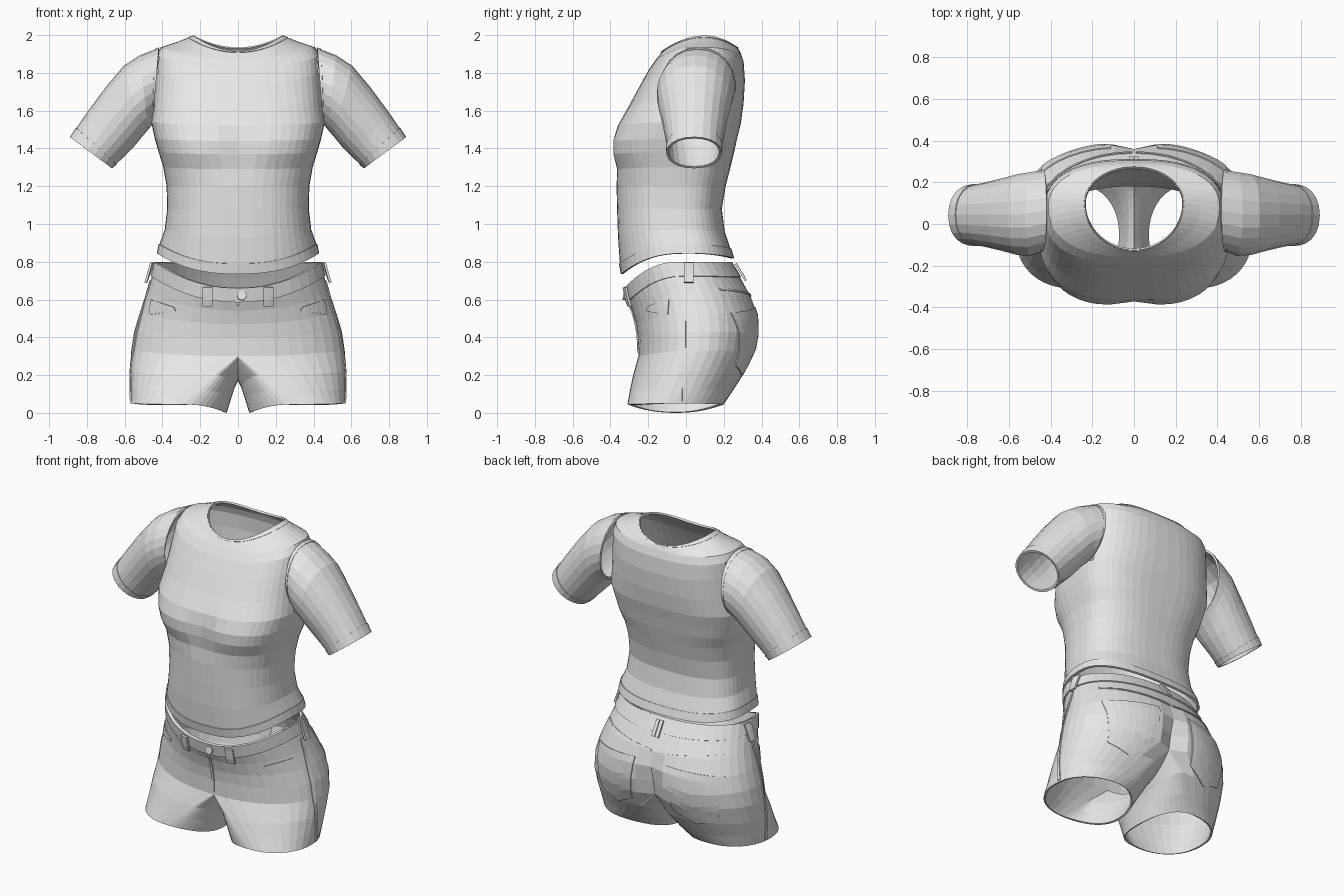
import bpy, bmesh, math
from mathutils import Vector
from mathutils.bvhtree import BVHTree

cube = bpy.data.objects.get("Cube")
if cube:
    bpy.data.objects.remove(cube)

GREY = (0.8, 0.8, 0.8, 1)
mat = bpy.data.materials.new("plain grey cloth")
mat.use_nodes = True
mat.diffuse_color = GREY
mat.node_tree.nodes["Principled BSDF"].inputs["Base Color"].default_value = GREY


def finish(name, bm, thick, mirror=False, offset=-1):
    """Turn a bmesh into a named cloth object."""
    mesh = bpy.data.meshes.new(name)
    bm.to_mesh(mesh)
    bm.free()
    mesh.materials.append(mat)
    obj = bpy.data.objects.new(name, mesh)
    bpy.context.scene.collection.objects.link(obj)
    if mirror:
        mod = obj.modifiers.new("mirror", "MIRROR")
        mod.merge_threshold = 0.003
    mod = obj.modifiers.new("cloth", "SOLIDIFY")
    mod.thickness = thick
    mod.offset = offset
    return obj


def loft(rings):
    """Skin closed rings, listed so that outward faces point out."""
    bm = bmesh.new()
    rows = [[bm.verts.new(p) for p in ring] for ring in rings]
    n = len(rows[0])
    for a, b in zip(rows, rows[1:]):
        for i in range(n):
            j = (i + 1) % n
            bm.faces.new((a[i], a[j], b[j], b[i]))
    return bm


def drop_faces(bm, test):
    bmesh.ops.delete(bm, geom=[f for f in bm.faces if test(f)], context="FACES")


def power(v, e):
    return math.copysign(abs(v) ** e, v)


def bump(x, mid, width):
    return math.exp(-((x - mid) / width) ** 2)


# Shirt body: half width, middle y, front y, back y, z at front / side / back, squareness
BODY = [
    (.425, 0, -.34, .25, .735, .845, .82, .8),
    (.415, 0, -.35, .235, .79, .895, .87, .8),
    (.388, -.02, -.36, .205, .93, .97, .96, .78),
    (.375, -.03, -.365, .19, 1.08, 1.08, 1.08, .78),
    (.378, -.03, -.368, .21, 1.2, 1.2, 1.2, .78),
    (.395, -.03, -.37, .235, 1.29, 1.3, 1.3, .75),
    (.42, -.02, -.395, .255, 1.37, 1.38, 1.38, .7),
    (.44, -.02, -.395, .27, 1.44, 1.45, 1.45, .7),
    (.46, 0, -.365, .29, 1.52, 1.54, 1.53, .72),
    (.445, .02, -.305, .305, 1.62, 1.66, 1.64, .75),
    (.435, .04, -.24, .312, 1.74, 1.8, 1.76, .78),
    (.43, .06, -.195, .305, 1.82, 1.89, 1.86, .8),
    (.41, .08, -.16, .29, 1.87, 1.935, 1.905, .85),
    (.32, .09, -.14, .28, 1.895, 1.965, 1.925, .95),
    (.235, .1, -.125, .27, 1.915, 1.998, 1.935, 1),
]


def body_ring(row, grow=0.0, n=48):
    hw, yc, yf, yb, zf, zs, zb, e = row
    bust = .07 * bump(zs, 1.41, .1)
    ring = []
    for i in range(n):
        t = math.tau * i / n
        c, s = math.cos(t), math.sin(t)
        x = (hw + grow) * power(c, e)
        reach = yb - yc if s > 0 else yc - yf
        y = yc + (reach + grow) * power(s, e)
        if s < 0:
            y *= 1 - bust * bump(x, 0, .1)
        z = zs + ((zb if s > 0 else zf) - zs) * s * s
        ring.append((x, y, z))
    return ring


bm = loft([body_ring(r) for r in BODY])


def in_armhole(f):
    c = f.calc_center_median()
    return abs(c.x) > .4 and 1.58 < c.z < 1.86 and abs(c.y - .06) < .1


drop_faces(bm, in_armhole)
finish("shirt_body", bm, .01)
finish("shirt_hem", loft([body_ring(r, .005) for r in BODY[:2]]), .006)


def mix(a, b, t):
    return tuple(p + (q - p) * t for p, q in zip(a, b))


finish("neck_band", loft([body_ring(r, .005) for r in (mix(BODY[-2], BODY[-1], .7), BODY[-1])]), .008)

# Sleeve: top x, top z, bottom x, bottom z, front y, back y
SLEEVE = [
    (.42, 1.932, .45, 1.53, -.13, .26),
    (.52, 1.893, .475, 1.5, -.155, .25),
    (.605, 1.838, .505, 1.465, -.15, .24),
    (.7, 1.725, .55, 1.41, -.13, .22),
    (.8, 1.59, .61, 1.35, -.11, .2),
    (.855, 1.508, .645, 1.317, -.103, .19),
    (.888, 1.458, .67, 1.297, -.1, .185),
]


def sleeve_ring(row, grow=0.0, n=22):
    tx, tz, bx, bz, yf, yb = row
    top, low = Vector((tx, 0, tz)), Vector((bx, 0, bz))
    mid, up = (top + low) / 2, (top - low) / 2
    up *= 1 + grow / up.length
    yc, ry = (yf + yb) / 2, (yb - yf) / 2 + grow
    ring = []
    for i in range(n):
        t = math.tau * i / n
        ring.append(mid + up * math.cos(t) + Vector((0, yc - ry * power(math.sin(t), .9), 0)))
    return ring


finish("sleeves", loft([sleeve_ring(r) for r in SLEEVE]), .01, True)
finish("sleeve_cuffs", loft([sleeve_ring(r, .004) for r in SLEEVE[-2:]]), .006, True)
finish("sleeve_seams", loft([sleeve_ring(r, .003) for r in (SLEEVE[0], mix(SLEEVE[0], SLEEVE[1], .2))]), .006, True)

# Shorts, one leg: z front / side / back / inner, split x, inner x, outer x, front y, back y
LEG = [
    (.045, .05, .045, .0, .29, .06, .568, -.31, .2),
    (.12, .12, .12, .08, .2, .035, .57, -.297, .25),
    (.2, .22, .22, .14, .12, .015, .57, -.28, .315),
    (.3, .33, .33, .17, 0, 0, .565, -.252, .375),
    (.4, .43, .42, .3, 0, 0, .55, -.255, .392),
    (.47, .53, .52, .4, 0, 0, .52, -.265, .385),
    (.54, .63, .62, .5, 0, 0, .485, -.285, .345),
    (.585, .725, .72, .6, 0, 0, .455, -.305, .285),
    (.66, .8, .8, .7, 0, 0, .437, -.32, .235),
]


def leg_ring(row, grow=0.0, n=40):
    zf, zs, zb, zi, x0, xi, xo, yf, yb = row
    yc, ry = (yf + yb) / 2, (yb - yf) / 2 + grow
    crease = .16 * bump(zs, .38, .16)
    ring = []
    for i in range(n):
        t = math.tau * i / n
        c, s = math.cos(t), math.sin(t)
        if abs(c) < 1e-6:
            c = 0
        reach = xo + grow - x0 if c > 0 else x0 - xi
        x = x0 + reach * power(c, .92)
        y = yc + ry * power(s, .92)
        if s > 0:
            y *= 1 - crease * bump(x, 0, .07)
        z_mid = zs if c > 0 else zi
        ring.append((x, y, z_mid + ((zb if s > 0 else zf) - z_mid) * s * s))
    return ring


def on_centre(f):
    return all(abs(v.co.x) < 1e-4 for v in f.verts)


bm = loft([leg_ring(r) for r in LEG])
drop_faces(bm, on_centre)
surface = BVHTree.FromBMesh(bm)
finish("shorts", bm, .012, True)

bm = loft([leg_ring(r, .008) for r in LEG[-2:]])
drop_faces(bm, on_centre)
finish("waistband", bm, .012, True)

# Sewn-on pieces: quads laid over the shorts from one side, then mirrored
FRONT, BACK, SIDE = Vector((0, 1, 0)), Vector((0, -1, 0)), Vector((-1, 0, 0))


def patch(name, corners, aim, lift=.002, thick=.008, nu=8, nv=8, point=0.0):
    a, b, c, d = [Vector(p) for p in corners]
    bm = bmesh.new()
    grid = []
    for j in range(nv + 1):
        row = []
        for i in range(nu + 1):
            u, v = i / nu, j / nv
            p = a.lerp(b, u).lerp(d.lerp(c, u), v)
            z = p.y - point * (1 - abs(2 * u - 1)) * (1 - v)
            start = Vector((2, p.x, z)) if aim is SIDE else Vector((p.x, -2 * aim.y, z))
            hit = surface.ray_cast(start, aim)[0]
            if hit is None:
                hit = surface.find_nearest(start + aim * 1.65)[0]
                hit.z = z
            row.append(bm.verts.new(hit - aim * lift))
        grid.append(row)
    for r, s in zip(grid, grid[1:]):
        for i in range(nu):
            bm.faces.new((r[i], r[i + 1], s[i + 1], s[i]))
    finish(name, bm, thick, True, 0)


def box(u1, u2, z1, z2):
    return (u1, z1), (u2, z1), (u2, z2), (u1, z2)


patch("back_pockets", ((.15, .27), (.42, .25), (.45, .53), (.11, .56)), BACK, point=.06)
patch("front_pockets", ((.33, .54), (.47, .52), (.46, .6), (.34, .56)), FRONT)
patch("side_seams", box(-.02, .0, .06, .7), SIDE, nu=1, nv=14)
patch("front_fly", box(.001, .008, .32, .57), FRONT, nu=1, nv=6)
patch("back_yoke_seam", ((.01, .615), (.42, .65), (.42, .66), (.01, .625)), BACK, nv=1)

# Belt loops stand a little off the band
patch("front_belt_loops", box(.135, .185, .565, .665), FRONT, .022, .012, 2, 3)
patch("side_belt_loops", box(-.01, .04, .69, .795), SIDE, .024, .012, 2, 3)
patch("back_belt_loop", box(.002, .024, .7, .79), BACK, .022, .012, 2, 3)

# Waist button
bpy.ops.mesh.primitive_cylinder_add(vertices=16, radius=.025, depth=.014,
                                    location=(.02, -.326, .622), rotation=(math.radians(82), 0, 0))
button = bpy.context.object
button.name = "waist_button"
button.data.materials.append(mat)
